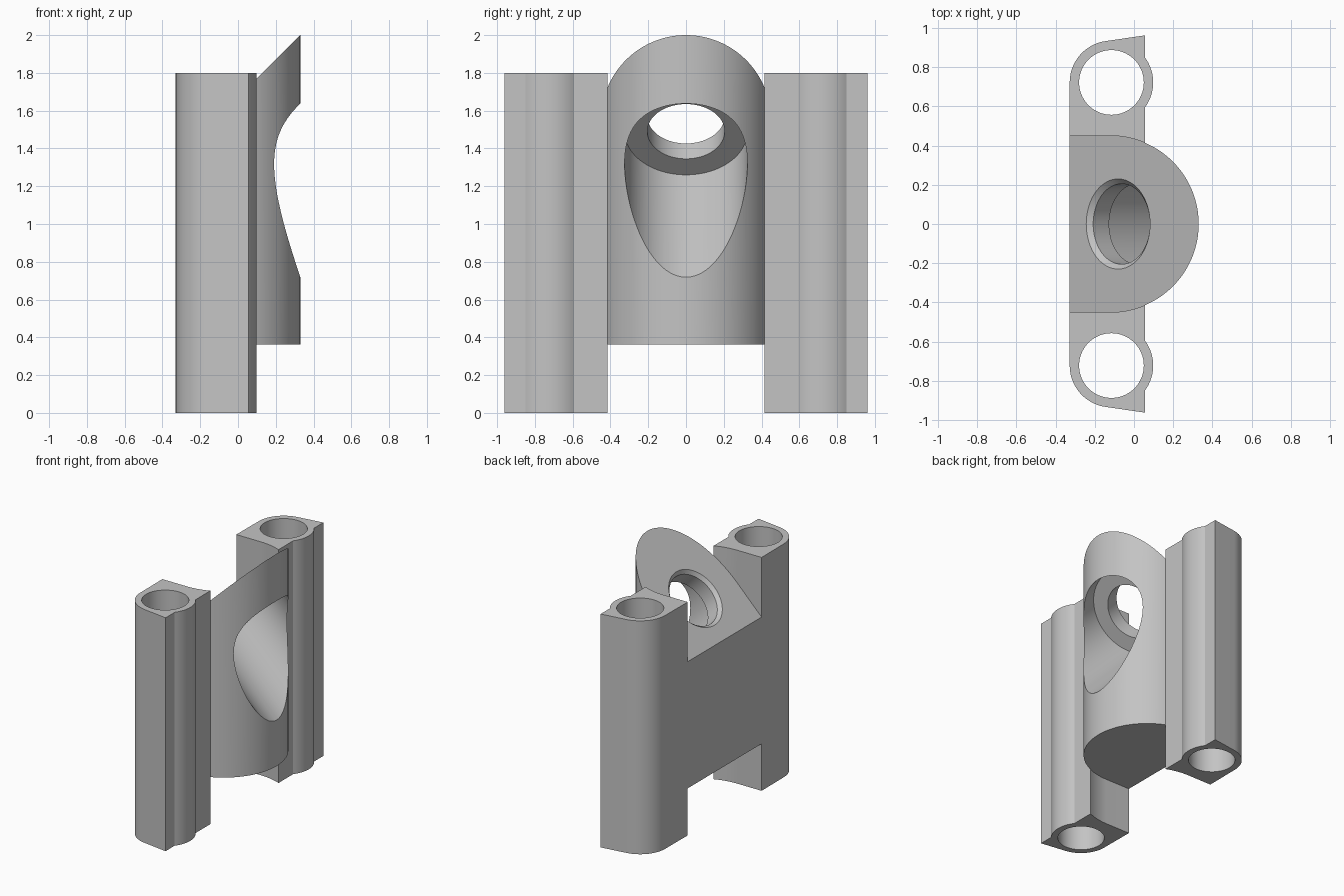
import bpy, bmesh
from math import sin, cos, acos, pi, radians, sqrt
from mathutils import Vector, Matrix

cube = bpy.data.objects.get("Cube")
if cube:
    bpy.data.objects.remove(cube)

BACK = -0.33           # flat rear plane
CX, R = -0.12, 0.45    # centre and radius of the rounded block
STEP_X = 0.055         # front plane of the posts
POST = Vector((-0.115, 0.722))
POST_R, BORE_R, POST_H = 0.213, 0.165, 1.8

grey = bpy.data.materials.new("plain grey")
grey.use_nodes = True
colour = (0.55, 0.55, 0.55, 1)
grey.diffuse_color = colour
grey.node_tree.nodes["Principled BSDF"].inputs["Base Color"].default_value = colour


def arc(c, r, a, b, n):
    return [(c[0] + r * cos(a + (b - a) * i / n), c[1] + r * sin(a + (b - a) * i / n))
            for i in range(n + 1)]


def finish(name, bm):
    bmesh.ops.recalc_face_normals(bm, faces=bm.faces)
    mesh = bpy.data.meshes.new(name)
    bm.to_mesh(mesh)
    bm.free()
    mesh.materials.append(grey)
    obj = bpy.data.objects.new(name, mesh)
    bpy.context.collection.objects.link(obj)
    return obj


def prism(name, outline, z0, top):
    """Extrude a plan outline; top(x) gives the height of the upper face."""
    bm = bmesh.new()
    low = [bm.verts.new((x, y, z0)) for x, y in outline]
    high = [bm.verts.new((x, y, top(x))) for x, y in outline]
    bm.faces.new(low)
    bm.faces.new(high)
    n = len(low)
    for i in range(n):
        j = (i + 1) % n
        bm.faces.new((low[i], low[j], high[j], high[i]))
    return finish(name, bm)


def lathe(name, profile, n, matrix):
    """Closed solid turned about local z from (radius, z) points."""
    bm = bmesh.new()
    rings = [[bm.verts.new((x, y, z)) for x, y in arc((0, 0), r, 0, 2 * pi * (n - 1) / n, n - 1)]
             for r, z in profile]
    for a, b in zip(rings, rings[1:]):
        for i in range(n):
            j = (i + 1) % n
            bm.faces.new((a[i], a[j], b[j], b[i]))
    bm.faces.new(rings[0])
    bm.faces.new(rings[-1])
    bm.transform(matrix)
    return finish(name, bm)


def combine(target, tool, operation):
    mod = target.modifiers.new(operation.lower(), 'BOOLEAN')
    mod.operation, mod.solver, mod.object = operation, 'EXACT', tool
    bpy.ops.object.select_all(action='DESELECT')
    bpy.context.view_layer.objects.active = target
    target.select_set(True)
    bpy.ops.object.modifier_apply(modifier=mod.name)
    bpy.data.objects.remove(tool)


# Rounded block with a sloping top, sharing its side arcs with the posts
meet = acos((STEP_X - CX) / R)
side = arc((CX, 0), R, meet, pi / 2, 10) + [(BACK, R)]
front = arc((CX, 0), R, -meet, meet, 60)[1:-1]
mirrored = [(x, -y) for x, y in reversed(side)]
body = prism("mounting_bracket", mirrored + front + side, 0.363, lambda x: 1.67 + x)

# Stepped angled hole: chamfer, through hole, wide counterbore
axis = Vector((1, 0, -1)).normalized()
turn = Matrix.Translation((-0.081, 0, 1.589)) @ axis.to_track_quat('Z', 'Y').to_matrix().to_4x4()
steps = [(0.33, -0.1), (0.205, 0.025), (0.205, 0.14), (0.325, 0.14), (0.325, 1.3)]
combine(body, lathe("angled_cutter", steps, 96, turn), 'DIFFERENCE')

# Bored posts at both ends
half = sqrt(POST_R ** 2 - (STEP_X - POST.x) ** 2)
swing = acos((STEP_X - POST.x) / POST_R)
plan = (side + arc(POST, POST_R, pi, radians(98), 20)
        + [(STEP_X, 0.962)]
        + arc(POST, POST_R, swing, -swing, 16))
for s, name in ((1, "rear_post"), (-1, "front_post")):
    post = prism(name, [(x, s * y) for x, y in plan], 0, lambda x: POST_H)
    bore = lathe("bore_cutter", [(BORE_R, -0.1), (BORE_R, POST_H + 0.1)], 64,
                 Matrix.Translation((POST.x, s * POST.y, 0)))
    combine(post, bore, 'DIFFERENCE')
    combine(body, post, 'UNION')

# Merge coplanar faces, then smooth the curved walls only
bm = bmesh.new()
bm.from_mesh(body.data)
bmesh.ops.remove_doubles(bm, verts=bm.verts, dist=0.0001)
bmesh.ops.dissolve_limit(bm, angle_limit=0.001, verts=bm.verts, edges=bm.edges)
bm.to_mesh(body.data)
bm.free()
body.select_set(True)
bpy.context.view_layer.objects.active = body
bpy.ops.object.shade_smooth_by_angle(angle=radians(25))
